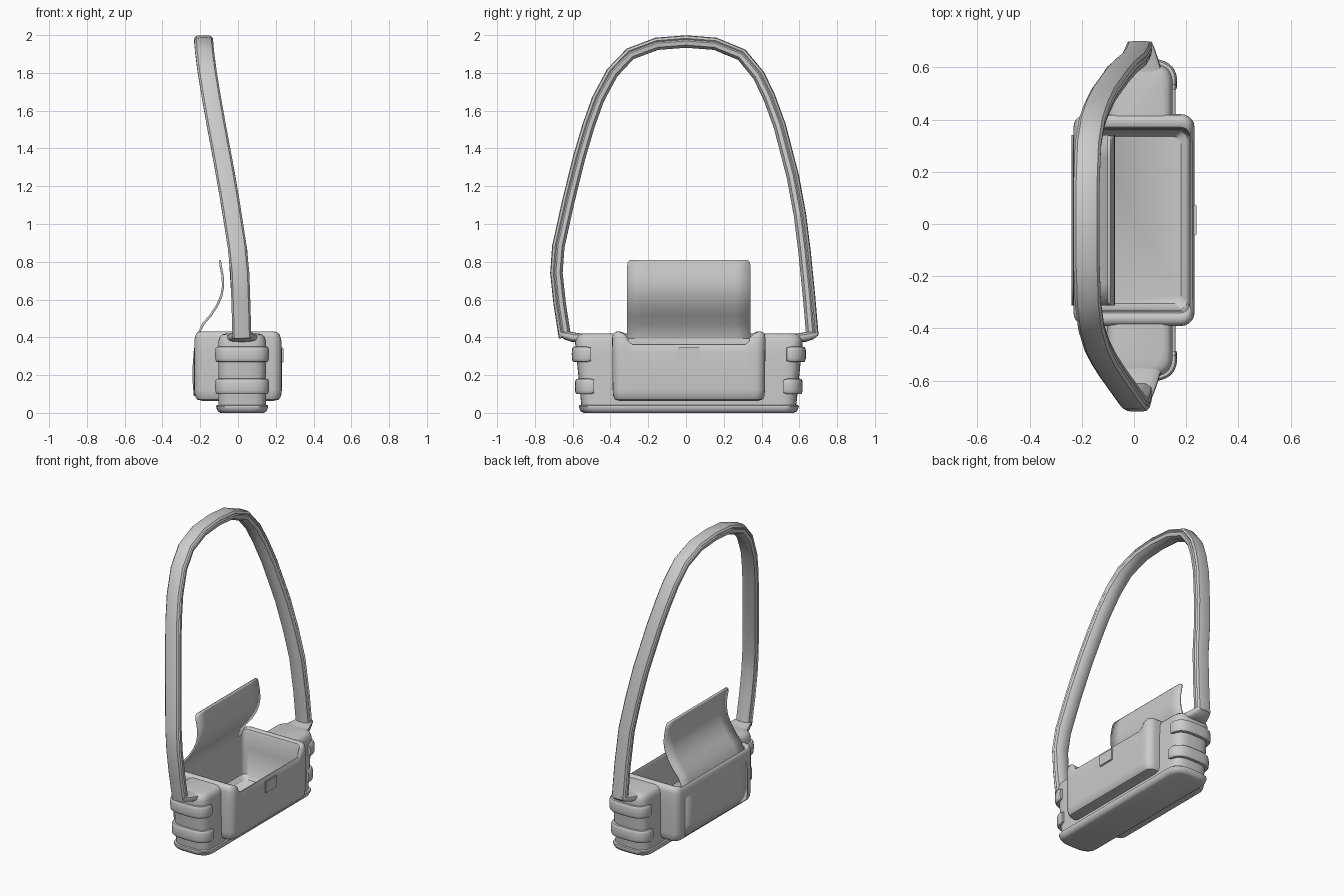
import bpy, bmesh, math
from mathutils import Vector

if "Cube" in bpy.data.objects:
    bpy.data.objects.remove(bpy.data.objects["Cube"])

CY = 0.015           # centre of the bag along y
CX = 0.022           # centre of the narrow body along x


def finish(name, bm, angle=40):
    bmesh.ops.recalc_face_normals(bm, faces=bm.faces)
    me = bpy.data.meshes.new(name)
    bm.to_mesh(me)
    bm.free()
    ob = bpy.data.objects.new(name, me)
    bpy.context.collection.objects.link(ob)
    bpy.ops.object.select_all(action='DESELECT')
    ob.select_set(True)
    bpy.context.view_layer.objects.active = ob
    bpy.ops.object.shade_smooth_by_angle(angle=math.radians(angle))
    return ob


def loft(name, rings, angle=40):
    """Skin a list of equal-length closed rings and cap both ends."""
    bm = bmesh.new()
    vs = [[bm.verts.new(p) for p in r] for r in rings]
    n = len(rings[0])
    for a, b in zip(vs, vs[1:]):
        for i in range(n):
            j = (i + 1) % n
            bm.faces.new((a[i], a[j], b[j], b[i]))
    bm.faces.new(vs[0])
    bm.faces.new(vs[-1])
    return finish(name, bm, angle)


def sweep(name, path, side, section, scales=None, angle=40):
    """Sweep a (outward, side) section along a path."""
    path = [Vector(p) for p in path]
    rings = []
    for i, p in enumerate(path):
        t = (path[min(i + 1, len(path) - 1)] - path[max(i - 1, 0)]).normalized()
        b = (side - t * side.dot(t)).normalized()
        n = b.cross(t).normalized()
        k = scales[i] if scales else 1
        rings.append([p + n * u * k + b * v * k for u, v in section])
    return loft(name, rings, angle)


def spow(v, e):
    return math.copysign(abs(v) ** e, v)


def end_arc(hw, hy, depth, n=16):
    """Softly squared end of the body, seen from above."""
    pts = []
    for i in range(n + 1):
        a = math.pi * i / n
        pts.append((CX + hw * spow(math.cos(a), .6),
                    hy - depth + depth * abs(math.sin(a)) ** .7))
    return pts


def full_outline(hw, hy, depth, z):
    arc = end_arc(hw, hy, depth)
    return ([(x, CY + y, z) for x, y in arc] +
            [(x, CY - y, z) for x, y in reversed(arc)])


# sole and lower body
loft("sole", [full_outline(w, h, .09, z) for w, h, z in
              [(.115, .555, 0), (.128, .572, .008), (.134, .578, .02), (.138, .583, .034),
               (.136, .581, .04), (.122, .567, .042)]])
loft("body_bottom", [full_outline(.125, .568, .09, .03), full_outline(.125, .572, .09, .1)])

# side blocks with their wrapped bands and strap tabs
for s, side in ((-1, "front"), (1, "back")):
    rings = []
    for z, ins in [(.03, 0), (.16, 0), (.3, 0), (.38, 0), (.403, .008), (.415, .02), (.42, .04)]:
        hy = .565 + .1 * z
        arc = end_arc(.126 - ins, hy - ins, .09)
        arc += [(arc[-1][0], .37), (arc[0][0], .37)]
        rings.append([(x, CY + s * y, z) for x, y in arc])
    loft(side + "_body", rings)

    for zc, label in ((.31, "upper"), (.14, "lower")):
        hy = .572 + .1 * zc
        path = [(x, CY + s * y, zc) for x, y in end_arc(.127, hy, .085, 20)]
        sec = [(.017 * spow(math.cos(a), .6), .041 * spow(math.sin(a), .6))
               for a in [2 * math.pi * k / 16 for k in range(16)]]
        sc = [1] * len(path)
        sc[0] = sc[-1] = .85
        sweep(f"{side}_{label}_band", path, Vector((0, 0, 1)), sec, sc)

    # tab flaring from the body top out to the strap
    tab = []
    for y, w, t, z in [(.5, .085, .012, .405), (.57, .085, .022, .398), (.62, .07, .026, .402),
                       (.66, .056, .022, .412), (.685, .045, .01, .42)]:
        tab.append([(CX + w * spow(math.cos(a), .6), CY + s * y, z + t * spow(math.sin(a), .7))
                    for a in [2 * math.pi * k / 16 for k in range(16)]])
    loft(side + "_strap_tab", tab)


# open pouch: rounded cup whose +x wall dips
def cup_ring(hx, hy, r, z, rim=False):
    pts = []
    for k, (sx, sy) in enumerate([(1, 1), (-1, 1), (-1, -1), (1, -1)]):
        for i in range(6):
            a = math.radians(90 * k + 18 * i)
            x = sx * (hx - r) + r * math.cos(a)
            y = sy * (hy - r) + r * math.sin(a)
            drop = 0
            if rim and sx > 0:
                f = i if k == 0 else 5 - i
                drop = [.022, .014, .006, .002, 0, 0][f]
            elif rim:
                f = i if k == 1 else 5 - i
                drop = [0, 0, 0, .002, .008, .012][f]
            pts.append((x, CY + y, z - drop))
    for y, d in [(-.322, .05), (-.3, .066), (.3, .066), (.322, .05)]:
        pts.append((hx, CY + y, z - (d if rim else 0)))
    return pts


loft("pouch", [
    cup_ring(.19, .365, .03, .064), cup_ring(.215, .39, .04, .07), cup_ring(.228, .4, .05, .088),
    cup_ring(.232, .403, .05, .12), cup_ring(.232, .405, .05, .32),
    cup_ring(.231, .406, .05, .395, True), cup_ring(.227, .402, .048, .417, True),
    cup_ring(.222, .39, .044, .429, True), cup_ring(.216, .372, .038, .431, True),
    cup_ring(.212, .356, .032, .424, True), cup_ring(.21, .35, .03, .41, True),
    cup_ring(.21, .345, .03, .3), cup_ring(.205, .34, .03, .13), cup_ring(.18, .32, .03, .105)])

# plain clasp plate on the pouch wall
bm = bmesh.new()
bmesh.ops.create_cube(bm, size=1)
for v in bm.verts:
    v.co = (.233 + v.co.x * .014, .015 + v.co.y * .12, .305 + v.co.z * .08)
bmesh.ops.bevel(bm, geom=bm.edges[:], offset=.004, segments=2, affect='EDGES')
finish("clasp_plate", bm)

# raised flap running up the back of the pouch
prof = [(-.228, .09), (-.234, .16), (-.234, .25), (-.228, .33), (-.213, .41), (-.185, .47), (-.142, .52),
        (-.11, .57), (-.088, .62), (-.079, .67), (-.081, .72), (-.09, .77), (-.094, .795), (-.096, .808)]
bm = bmesh.new()
rows = []
for i, (x, z) in enumerate(prof):
    w = .327 - (.014 if i == len(prof) - 1 else .003 if i == len(prof) - 2 else 0)
    rows.append([bm.verts.new((x, CY + w * k / 4, z)) for k in range(-4, 5)])
for a, b in zip(rows, rows[1:]):
    for i in range(8):
        bm.faces.new((a[i], a[i + 1], b[i + 1], b[i]))
flap = finish("flap", bm)
mod = flap.modifiers.new("thickness", 'SOLIDIFY')
mod.thickness = .012
mod.offset = 0


# carrying strap, leaning back as it rises
def lean(z):
    tab = [(.3, .022), (.45, .02), (.8, .008), (1.2, -.055), (1.6, -.13), (1.85, -.172), (2, -.186)]
    for (z0, x0), (z1, x1) in zip(tab, tab[1:]):
        if z <= z1:
            return x0 + (x1 - x0) * (z - z0) / (z1 - z0)


yz = [(-.64, .4), (-.668, .58), (-.685, .74), (-.675, .88), (-.622, 1.12), (-.565, 1.35), (-.515, 1.52),
      (-.465, 1.66), (-.39, 1.8), (-.295, 1.9), (-.155, 1.953), (0, 1.965), (.155, 1.953), (.295, 1.895),
      (.385, 1.785), (.44, 1.67), (.495, 1.52), (.565, 1.25), (.602, 1.05), (.627, .85), (.65, .62), (.668, .41)]
# padded section with a seam groove along both edges
sec = [(.034, .022), (.03, .04), (.018, .05), (.011, .044), (.004, .05), (-.018, .046), (-.032, .024)]
sec += [(u, -v) for u, v in reversed(sec)]
sweep("strap", [(lean(z), y, z) for y, z in yz], Vector((1, 0, 0)), sec, angle=35)
